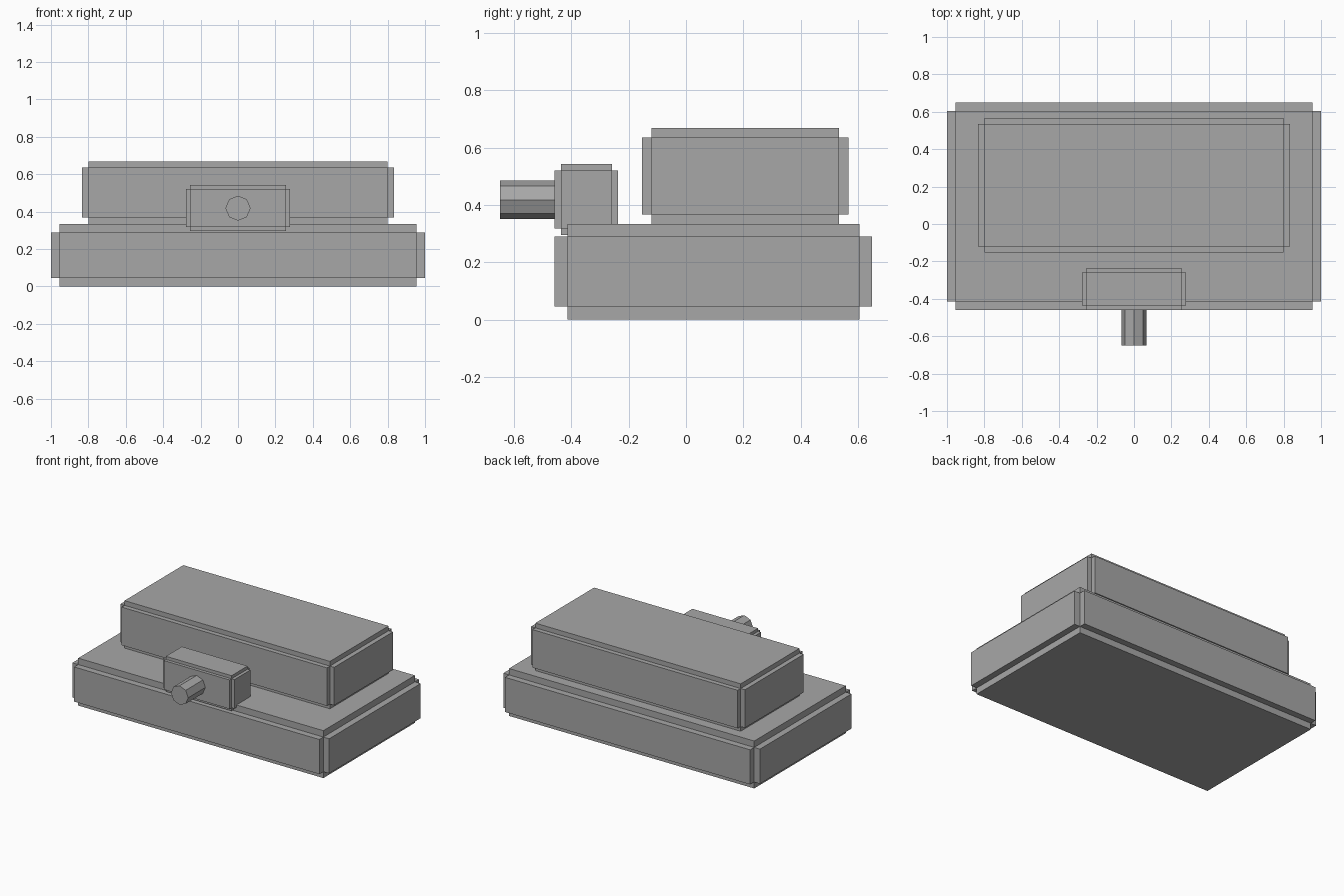
import bpy
import bmesh
from math import pi
from mathutils import Matrix, Vector

if "Cube" in bpy.data.objects:
    bpy.data.objects.remove(bpy.data.objects["Cube"])

# Dark grey shared by every part
grey = bpy.data.materials.new("dark_grey")
grey.diffuse_color = (0.39, 0.39, 0.39, 1)
grey.use_nodes = True
grey.node_tree.nodes["Principled BSDF"].inputs["Base Color"].default_value = grey.diffuse_color


def finish(name, bm):
    bmesh.ops.recalc_face_normals(bm, faces=bm.faces[:])
    mesh = bpy.data.meshes.new(name)
    bm.to_mesh(mesh)
    bm.free()
    mesh.materials.append(grey)
    obj = bpy.data.objects.new(name, mesh)
    bpy.context.collection.objects.link(obj)
    return obj


def notched_box(name, low, high, notch):
    """Box with square-stepped edges: a core whose six faces are each pushed out."""
    low, high = Vector(low), Vector(high)
    core = high - low - Vector((2 * notch,) * 3)
    bm = bmesh.new()
    matrix = Matrix.Translation((low + high) / 2) @ Matrix.Diagonal((*core, 1))
    bmesh.ops.create_cube(bm, size=1, matrix=matrix)
    bm.normal_update()
    result = bmesh.ops.extrude_discrete_faces(bm, faces=bm.faces[:])
    for face in result["faces"]:
        face.normal_update()
        bmesh.ops.translate(bm, verts=face.verts[:], vec=face.normal * notch)
    return finish(name, bm)


# Stepped-edge blocks: hull, upper block and the barrel mount
notched_box("hull", (-1, -0.459, 0), (1, 0.65, 0.334), 0.045)
notched_box("turret", (-0.833, -0.153, 0.334), (0.833, 0.567, 0.668), 0.033)
notched_box("barrel_mount", (-0.278, -0.459, 0.295), (0.278, -0.237, 0.543), 0.022)

# Short eight-sided barrel pointing forward
y_front, y_back = -0.65, -0.45
bm = bmesh.new()
bmesh.ops.create_cone(
    bm, cap_ends=True, segments=8, radius1=0.067, radius2=0.067,
    depth=y_back - y_front,
    matrix=Matrix.Translation((0, (y_front + y_back) / 2, 0.418)) @ Matrix.Rotation(pi / 2, 4, "X"))
finish("barrel", bm)
